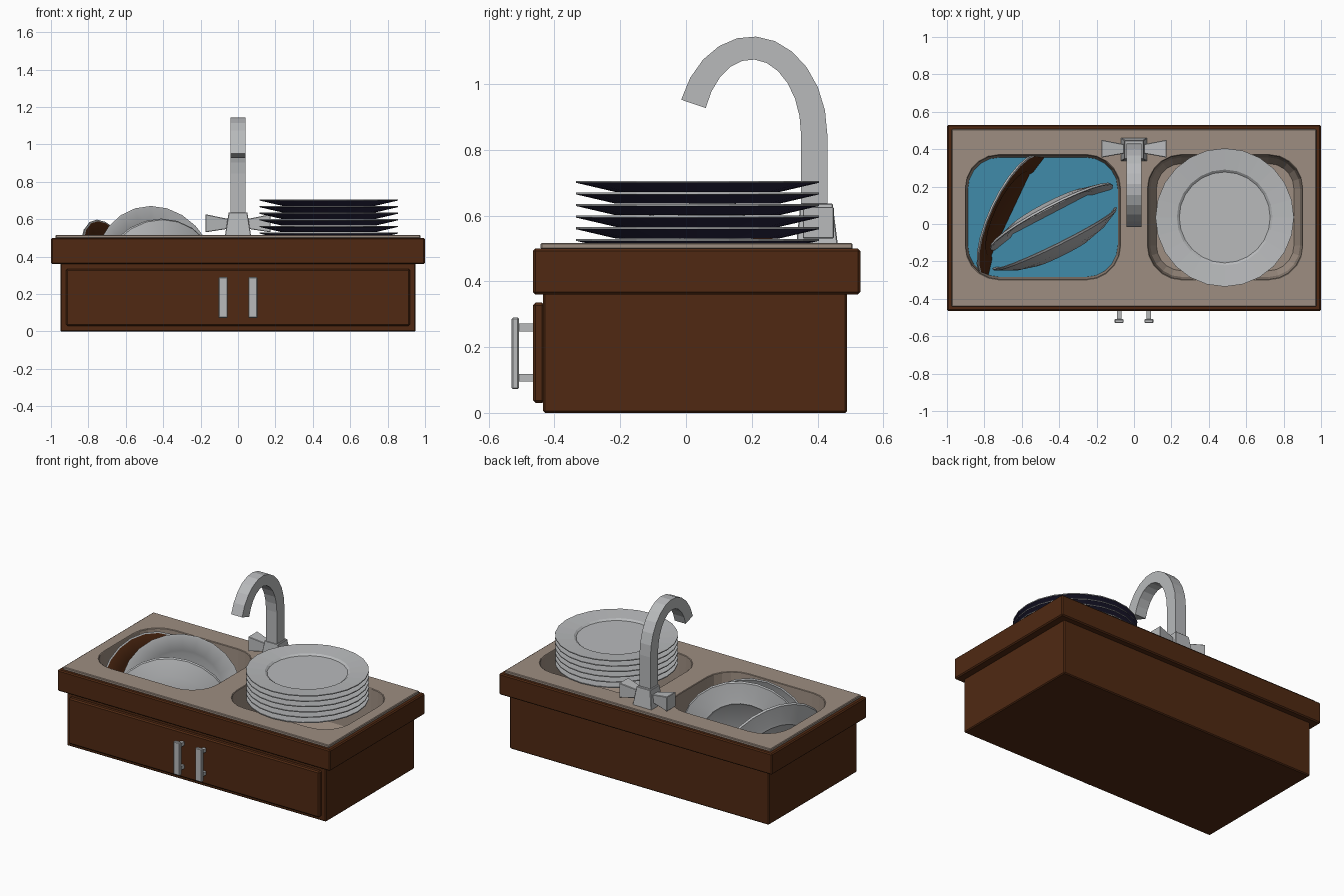
import bpy, bmesh, math
from mathutils import Vector, Matrix

if "Cube" in bpy.data.objects:
    bpy.data.objects.remove(bpy.data.objects["Cube"])


def mat(name, rgb):
    m = bpy.data.materials.new(name)
    m.diffuse_color = (*rgb, 1)
    m.use_nodes = True
    m.node_tree.nodes["Principled BSDF"].inputs["Base Color"].default_value = m.diffuse_color
    return m


WOOD = mat("dark_wood", (0.08, 0.022, 0.006))
TAN = mat("sink_tan", (0.34, 0.27, 0.22))
GREY = mat("light_grey", (0.48, 0.49, 0.50))
NAVY = mat("plate_underside_navy", (0.025, 0.022, 0.065))
BLUE = mat("water_blue", (0.05, 0.26, 0.40))


def finish(name, bm, mats, bevel=0, recalc=True):
    if recalc:
        bmesh.ops.recalc_face_normals(bm, faces=bm.faces[:])
    me = bpy.data.meshes.new(name)
    bm.to_mesh(me)
    bm.free()
    for m in mats:
        me.materials.append(m)
    ob = bpy.data.objects.new(name, me)
    bpy.context.collection.objects.link(ob)
    if bevel:
        b = ob.modifiers.new("bevel", 'BEVEL')
        b.width = bevel
        b.segments = 1
        b.limit_method = 'ANGLE'
    return ob


def box(name, lo, hi, m, bevel=0, open_top=False):
    bm = bmesh.new()
    bmesh.ops.create_cube(bm, size=1)
    for v in bm.verts:
        v.co = [(a + b) / 2 + c * (b - a) for a, b, c in zip(lo, hi, v.co)]
    if open_top:
        bm.normal_update()
        bmesh.ops.delete(bm, geom=[f for f in bm.faces if f.normal.z > 0.9], context='FACES_ONLY')
    return finish(name, bm, [m], bevel, recalc=not open_top)


def rounded(x0, x1, y0, y1, r, n=5):
    pts = []
    for k, (cx, cy) in enumerate([(x1 - r, y1 - r), (x0 + r, y1 - r), (x0 + r, y0 + r), (x1 - r, y0 + r)]):
        for i in range(n + 1):
            a = math.pi / 2 * (k + i / n)
            pts.append((cx + r * math.cos(a), cy + r * math.sin(a)))
    return pts


def bowl_outline(side, inset=0.0):
    x0, x1 = (0.075, 0.9) if side > 0 else (-0.9, -0.075)
    return rounded(x0 + inset, x1 - inset, -0.295 + inset, 0.368 - inset, 0.18 - inset)


def slab(name, outer, holes, z0, z1, m, bevel):
    # flat slab with holes, made from a filled 2D curve
    cu = bpy.data.curves.new(name + "_outline", 'CURVE')
    cu.dimensions = '2D'
    cu.fill_mode = 'BOTH'
    cu.extrude = (z1 - z0) / 2
    for loop in [outer] + holes:
        s = cu.splines.new('POLY')
        s.points.add(len(loop) - 1)
        for p, (x, y) in zip(s.points, loop):
            p.co = (x, y, 0, 1)
        s.use_cyclic_u = True
    tmp = bpy.data.objects.new(name + "_tmp", cu)
    bpy.context.collection.objects.link(tmp)
    bpy.context.view_layer.update()
    me = bpy.data.meshes.new_from_object(tmp.evaluated_get(bpy.context.evaluated_depsgraph_get()))
    bpy.data.objects.remove(tmp)
    bm = bmesh.new()
    bm.from_mesh(me)
    for f in bm.faces:
        f.material_index = 0
        f.smooth = False
    bmesh.ops.remove_doubles(bm, verts=bm.verts[:], dist=1e-5)
    bmesh.ops.translate(bm, verts=bm.verts[:], vec=(0, 0, (z0 + z1) / 2))
    return finish(name, bm, [m], bevel)


def rect(x, y0, y1):
    return [(-x, y0), (x, y0), (x, y1), (-x, y1)]


# cabinet, door panel, countertop and sink deck
box("cabinet", (-0.95, -0.435, 0), (0.95, 0.49, 0.37), WOOD, 0.006, open_top=True)
box("door_panel", (-0.92, -0.465, 0.03), (0.92, -0.43, 0.335), WOOD, 0.008)
slab("countertop", rect(1.0, -0.465, 0.53), [bowl_outline(s, -0.012) for s in (-1, 1)], 0.36, 0.5, WOOD, 0.007)
slab("sink_deck", rect(0.975, -0.442, 0.507), [bowl_outline(s) for s in (-1, 1)], 0.497, 0.517, TAN, 0.004)

# basins and water
for s, label in ((-1, "left"), (1, "right")):
    bm = bmesh.new()
    rings = [[bm.verts.new((x, y, z)) for x, y in bowl_outline(s, i)]
             for z, i in ((0.514, 0), (0.22, 0.012), (0.16, 0.045))]
    n = len(rings[0])
    for a, b in zip(rings, rings[1:]):
        for i in range(n):
            j = (i + 1) % n
            bm.faces.new((a[j], a[i], b[i], b[j]))
    bm.faces.new(rings[-1])
    finish(label + "_basin", bm, [TAN], recalc=False)
bm = bmesh.new()
bm.faces.new([bm.verts.new((x, y, 0.225)) for x, y in bowl_outline(-1, 0.011)])
finish("water", bm, [BLUE], recalc=False)

# door handles
for s, label in ((-1, "left"), (1, "right")):
    x = 0.08 * s
    box(label + "_handle_bar", (x - 0.024, -0.53, 0.072), (x + 0.024, -0.508, 0.29), GREY, 0.004)
    for k, z in (("lower", 0.107), ("upper", 0.26)):
        box(f"{label}_handle_{k}_post", (x - 0.012, -0.51, z - 0.012), (x + 0.012, -0.46, z + 0.012), GREY)


def lathe(profile, sides=24):
    bm = bmesh.new()
    rings = []
    for r, z in profile:
        if r == 0:
            rings.append([bm.verts.new((0, 0, z))] * sides)
        else:
            rings.append([bm.verts.new((r * math.cos(math.tau * i / sides), r * math.sin(math.tau * i / sides), z))
                          for i in range(sides)])
    for a, b in zip(rings, rings[1:]):
        for i in range(sides):
            j = (i + 1) % sides
            bm.faces.new(list(dict.fromkeys((a[i], a[j], b[j], b[i]))))
    bmesh.ops.recalc_face_normals(bm, faces=bm.faces[:])
    return bm


PLATE = [(0, -0.02), (0.243, -0.02), (0.256, -0.01), (0.37, 0), (0.37, -0.006), (0.25, -0.034), (0, -0.034)]
DISH = [(0, -0.03), (0.24, -0.03), (0.26, -0.018), (0.36, 0.002), (0.37, 0), (0.365, -0.012),
        (0.26, -0.042), (0.24, -0.05), (0.225, -0.042), (0, -0.042)]
DEEP = [(0, -0.08), (0.15, -0.072), (0.26, -0.045), (0.36, 0.002), (0.37, 0), (0.365, -0.012),
        (0.27, -0.06), (0.16, -0.09), (0, -0.1)]

# stack of plates with dark undersides
for i in range(6):
    bm = lathe(PLATE)
    for f in bm.faces:
        f.material_index = 1 if f.normal.z < -0.3 else 0
    bmesh.ops.translate(bm, verts=bm.verts[:], vec=(0.485, 0.035, 0.706 - 0.0353 * i))
    finish(f"stacked_plate_{i + 1}", bm, [GREY, NAVY])

# dishes standing in the water, trimmed below the surface
for name, prof, centre, normal, stained in (
        ("left_dish", DISH, (-0.64, 0.04, 0.25), (0.85, -0.40, 0.34), True),
        ("middle_dish", DISH, (-0.44, 0.035, 0.305), (0.46, -0.88, 0.15), False),
        ("front_deep_dish", DEEP, (-0.425, -0.075, 0.235), (-0.44, 0.89, 0.09), False)):
    bm = lathe(prof)
    if stained:
        for f in bm.faces:
            c = f.calc_center_median()
            f.material_index = 1 if f.normal.z > 0.3 and c.to_2d().length < 0.32 else 0
    rot = Vector(normal).to_track_quat('Z', 'Y').to_matrix().to_4x4()
    bm.transform(Matrix.Translation(centre) @ rot)
    bmesh.ops.bisect_plane(bm, geom=bm.verts[:] + bm.edges[:] + bm.faces[:], plane_co=(0, 0, 0.2),
                           plane_no=(0, 0, 1), clear_inner=True)
    ob = finish(name, bm, [GREY, WOOD], recalc=False)
    for p in ob.data.polygons:
        p.use_smooth = True
    ob.data.set_sharp_from_angle(angle=math.radians(35))


def frustum(name, a, b):
    # two matching quads joined into a tapered block
    bm = bmesh.new()
    va, vb = [[bm.verts.new(p) for p in q] for q in (a, b)]
    bm.faces.new(va)
    bm.faces.new(vb)
    for i in range(4):
        j = (i + 1) % 4
        bm.faces.new((va[i], va[j], vb[j], vb[i]))
    return finish(name, bm, [GREY], 0.003)


# tap base and flared tap handles
def quad_z(x, y0, y1, z):
    return [(-x, y0, z), (x, y0, z), (x, y1, z), (-x, y1, z)]


def quad_x(x, y0, y1, z0, z1):
    return [(x, y0, z0), (x, y1, z0), (x, y1, z1), (x, y0, z1)]


frustum("tap_base", quad_z(0.07, 0.335, 0.462, 0.51), quad_z(0.05, 0.348, 0.446, 0.637))
for s, label in ((-1, "left"), (1, "right")):
    frustum(label + "_tap_handle", quad_x(0.045 * s, 0.378, 0.425, 0.55, 0.6),
            quad_x(0.175 * s, 0.355, 0.45, 0.53, 0.627))

# curved spout: square section swept along an elliptical arch
arch = [(0.43, 0.35, 0.6, 0.6)]
N = 11
for i in range(N + 1):
    t = math.radians(159) * i / N
    c, s = math.cos(t), math.sin(t)
    arch.append((0.2 + 0.23 * c, 0.2 + 0.15 * c, 0.845 + 0.3 * s, 0.845 + 0.23 * s))
bm = bmesh.new()
rings = [[bm.verts.new(p) for p in ((-0.04, yo, zo), (0.04, yo, zo), (0.04, yi, zi), (-0.04, yi, zi))]
         for yo, yi, zo, zi in arch]
for a, b in zip(rings, rings[1:]):
    for i in range(4):
        j = (i + 1) % 4
        bm.faces.new((a[i], a[j], b[j], b[i]))
bm.faces.new(rings[0])
bm.faces.new(rings[-1])
finish("tap_spout", bm, [GREY])
